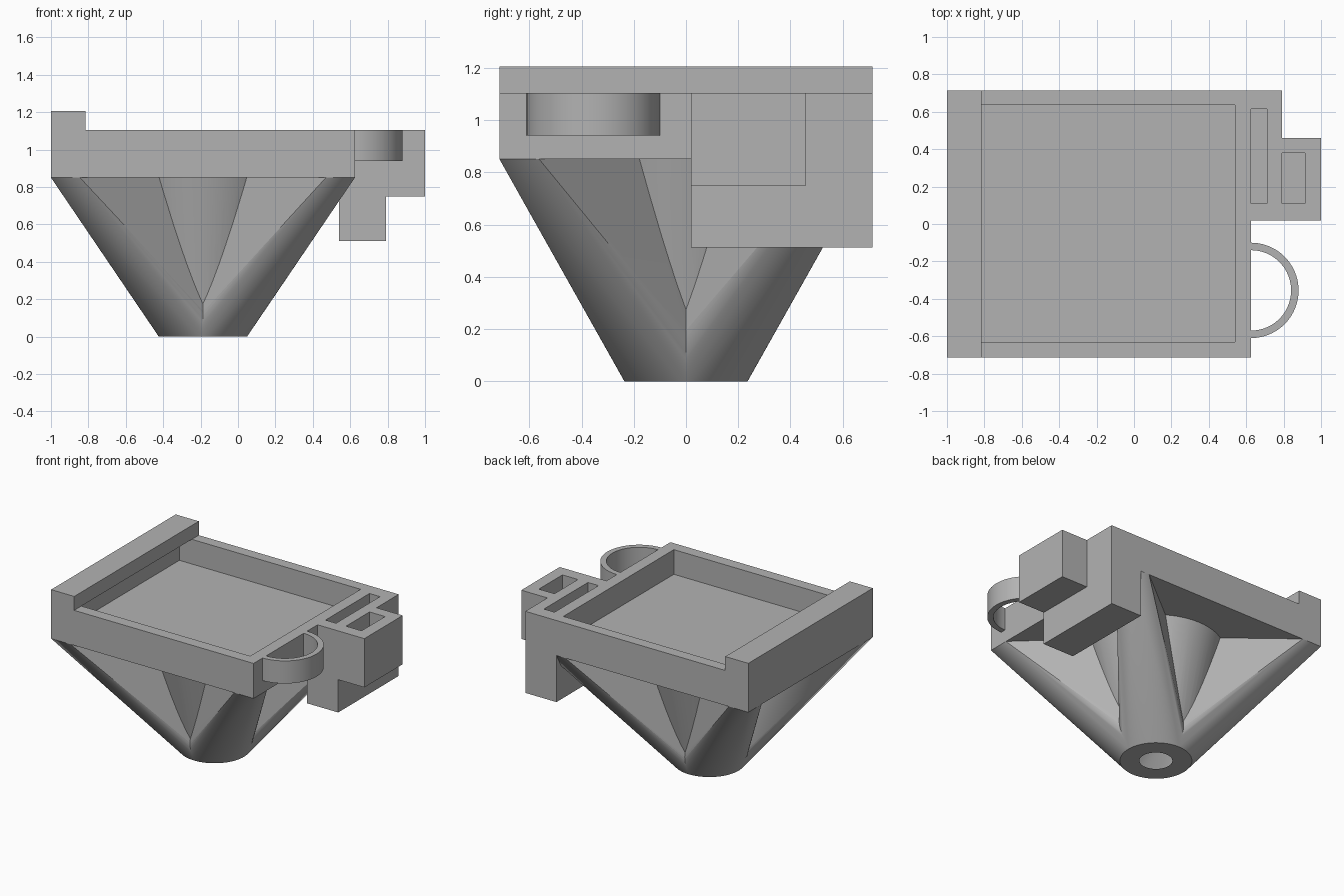
import bpy
import bmesh
from math import cos, sin, pi

if "Cube" in bpy.data.objects:
    bpy.data.objects.remove(bpy.data.objects["Cube"], do_unlink=True)

# Single grey plastic
grey = bpy.data.materials.new("grey_plastic")
grey.use_nodes = True
colour = (0.45, 0.45, 0.45, 1)
grey.diffuse_color = colour
grey.node_tree.nodes["Principled BSDF"].inputs["Base Color"].default_value = colour

HALF_Y = 0.714                     # half depth of the tray
LEFT, RIGHT = -1.0, 0.625          # tray ends
UNDER, RIM, LIP = 0.85, 1.104, 1.205
CX = (LEFT + RIGHT) / 2            # funnel axis


def finish(bm, name):
    bmesh.ops.recalc_face_normals(bm, faces=bm.faces)
    mesh = bpy.data.meshes.new(name)
    bm.to_mesh(mesh)
    bm.free()
    mesh.materials.append(grey)
    ob = bpy.data.objects.new(name, mesh)
    bpy.context.scene.collection.objects.link(ob)
    return ob


def box(name, x0, x1, y0, y1, z0, z1):
    bm = bmesh.new()
    bmesh.ops.create_cube(bm, size=1)
    for v in bm.verts:
        v.co = (x1 if v.co.x > 0 else x0,
                y1 if v.co.y > 0 else y0,
                z1 if v.co.z > 0 else z0)
    return finish(bm, name)


def prism(name, points, place, start, end):
    """Extrude a 2D outline; place(u, v, w) gives the 3D position."""
    bm = bmesh.new()
    face = bm.faces.new([bm.verts.new(place(u, v, start)) for u, v in points])
    out = bmesh.ops.extrude_face_region(bm, geom=[face])
    shift = [b - a for a, b in zip(place(0, 0, start), place(0, 0, end))]
    bmesh.ops.translate(bm, vec=shift,
                        verts=[g for g in out["geom"] if isinstance(g, bmesh.types.BMVert)])
    return finish(bm, name)


def combine(target, other, operation):
    other.hide_render = True
    mod = target.modifiers.new(operation, "BOOLEAN")
    mod.operation = operation
    mod.solver = "EXACT"
    mod.object = other
    bpy.context.view_layer.objects.active = target
    bpy.ops.object.modifier_apply(modifier=mod.name)
    bpy.data.objects.remove(other, do_unlink=True)


def circle(r, z, n):
    return [(CX + r * cos(2 * pi * i / n), r * sin(2 * pi * i / n), z) for i in range(n)]


def hull(name, points):
    bm = bmesh.new()
    for p in points:
        bm.verts.new(p)
    bmesh.ops.convex_hull(bm, input=bm.verts)
    loose = [v for v in bm.verts if not v.link_faces]
    bmesh.ops.delete(bm, geom=loose, context="VERTS")
    return finish(bm, name)


# Tray with raised end lip
profile = [(LEFT, UNDER), (RIGHT, UNDER), (RIGHT, RIM),
           (-0.815, RIM), (-0.815, LIP), (LEFT, LIP)]
tray = prism("tray", profile, lambda u, v, w: (u, w, v), -HALF_Y, HALF_Y)

# Side holder blocks
combine(tray, box("side_block", 0.54, 0.79, 0.02, HALF_Y, 0.512, RIM), "UNION")
combine(tray, box("outer_block", 0.75, 1.0, 0.02, 0.46, 0.75, RIM), "UNION")

# Recess running under the lip, open on top up to it
combine(tray, box("recess_under", -0.915, 0.54, -0.632, 0.635, 0.925, RIM), "DIFFERENCE")
combine(tray, box("recess_open", -0.815, 0.54, -0.632, 0.635, 1.0, 1.3), "DIFFERENCE")

# Tool pockets
combine(tray, box("long_pocket", 0.625, 0.71, 0.11, 0.615, 0.6, 1.3), "DIFFERENCE")
combine(tray, box("short_pocket", 0.79, 0.915, 0.11, 0.38, 0.84, 1.3), "DIFFERENCE")

# Half ring loop on the right end
N = 40
arc = [-pi / 2 + pi * i / N for i in range(N + 1)]
ring = ([(RIGHT + 0.255 * cos(a), -0.355 + 0.255 * sin(a)) for a in arc] +
        [(RIGHT + 0.215 * cos(a), -0.355 + 0.215 * sin(a)) for a in reversed(arc)])
loop = prism("ring_holder", ring, lambda u, v, w: (u, v, w), 0.94, RIM)

# Central cone of the support
base = circle(0.236, 0, 72)
support = hull("support_funnel", base + circle(0.444, UNDER, 72))

# Four arms fanning out to the tray corners
half_x = RIGHT - CX
for sx in (-1, 1):
    for sy in (-1, 1):
        corner = [(CX + sx * (half_x - a), sy * (HALF_Y - b), UNDER)
                  for a, b in ((0, 0), (0.155, 0), (0, 0.152))]
        arm = hull("arm", base + circle(0.15, UNDER, 24) + corner)
        combine(support, arm, "UNION")

# Socket in the foot
combine(support, hull("socket", circle(0.108, -0.1, 48) + circle(0.108, 0.6, 48)), "DIFFERENCE")

# Smooth the round parts, keep edges sharp
for ob in (loop, support):
    bpy.ops.object.select_all(action="DESELECT")
    ob.select_set(True)
    bpy.context.view_layer.objects.active = ob
    bpy.ops.object.shade_smooth_by_angle(angle=pi / 7)
